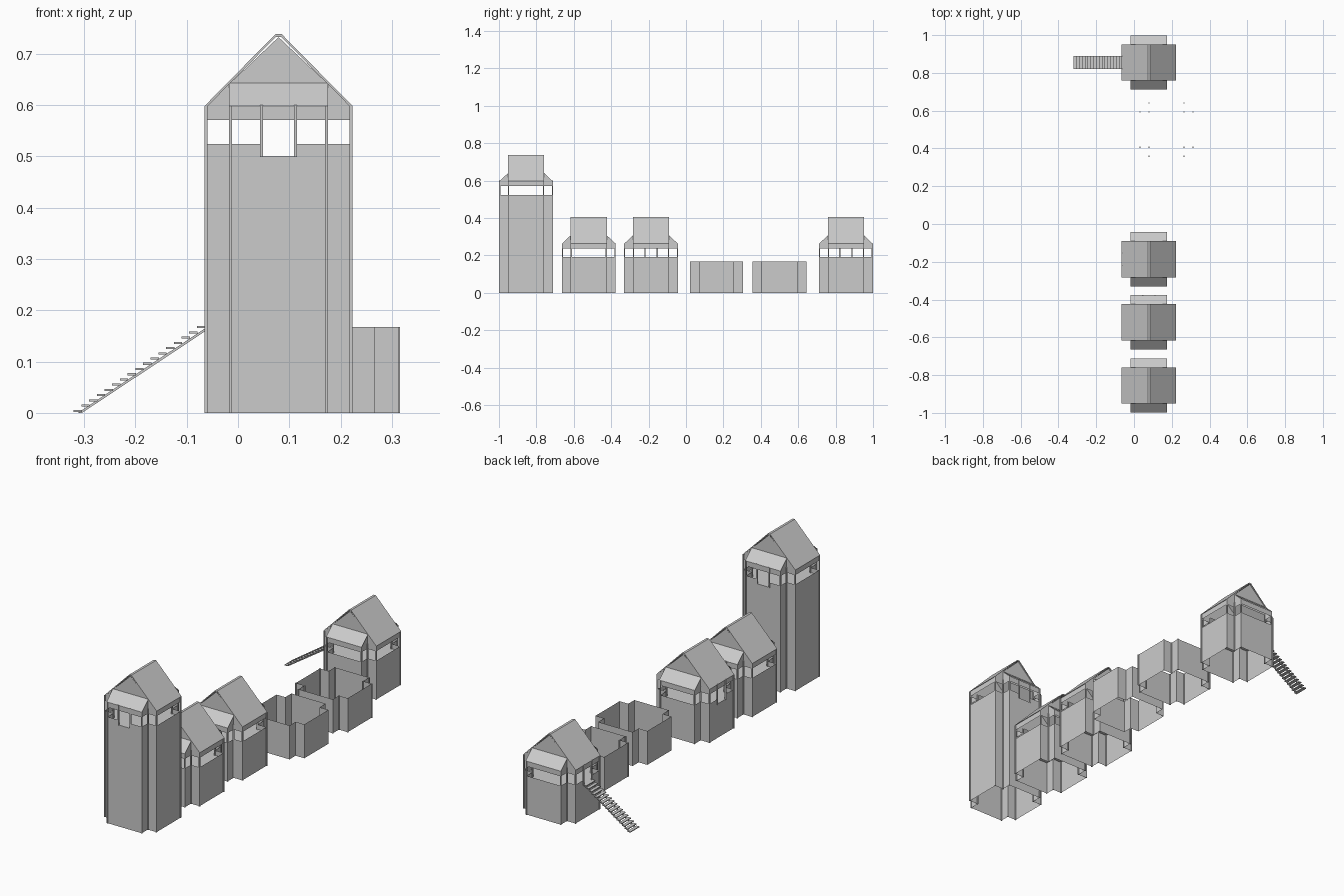
import bpy, bmesh, math
from mathutils import Vector, Matrix

if "Cube" in bpy.data.objects:
    bpy.data.objects.remove(bpy.data.objects["Cube"])

grey = bpy.data.materials.new("plain_grey")
grey.use_nodes = True
colour = (0.6, 0.6, 0.6, 1)
grey.diffuse_color = colour
grey.node_tree.nodes["Principled BSDF"].inputs["Base Color"].default_value = colour

OUT, ARM = 0.141, 0.0935      # reach and half width of the cross plan
FLOOR, SILL, HEAD, EAVE = 0.167, 0.191, 0.238, 0.265
RIDGE, SHED = 0.405, 0.31
POST, DOOR = 0.006, 0.033


def finish(name, bm, place):
    mesh = bpy.data.meshes.new(name)
    bm.to_mesh(mesh)
    bm.free()
    mesh.materials.append(grey)
    ob = bpy.data.objects.new(name, mesh)
    ob.location = place
    bpy.context.collection.objects.link(ob)


def face(bm, points):
    return bm.faces.new([bm.verts.new(p) for p in points])


def box(bm, centre, size):
    bmesh.ops.create_cube(bm, size=1, matrix=Matrix.Translation(centre) @ Matrix.Diagonal((*size, 1)))


def panel(bm, p, q, low, high):
    face(bm, [(*p, low), (*q, low), (*q, high), (*p, high)])


def extrude(bm, profile, y0, y1):
    f = face(bm, [(x, y0, z) for x, z in profile])
    new = bmesh.ops.extrude_face_region(bm, geom=[f])["geom"]
    bmesh.ops.translate(bm, vec=(0, y1 - y0, 0), verts=[v for v in new if isinstance(v, bmesh.types.BMVert)])
    bmesh.ops.recalc_face_normals(bm, faces=bm.faces)


# Cross-shaped plan, one corner turned four times
quarter = [(OUT, -ARM), (OUT, ARM), (ARM, ARM)]
plan = []
for turn in range(4):
    rot = Matrix.Rotation(turn * math.pi / 2, 2)
    plan += [tuple(rot @ Vector(p)) for p in quarter]
edges = list(zip(plan, plan[1:] + plan[:1]))
SIDES = {"left": 0, "back": 3, "right": 6, "front": 9}


def corner_posts(name, place, top):
    bm = bmesh.new()
    for x, y in plan:
        box(bm, (x, y, top / 2), (POST, POST, top))
    finish(name, bm, place)


def enclosure(name, place, posts):
    bm = bmesh.new()
    for p, q in edges:
        panel(bm, p, q, 0, FLOOR)
    finish(name + "_walls", bm, place)
    if posts:
        corner_posts(name + "_posts", place, FLOOR)


def tower(name, place, doors, lift=0):
    door_edges = [SIDES[d] for d in doors]
    floor, sill, head, eave = (z + lift for z in (FLOOR, SILL, HEAD, EAVE))

    # Walls with an open window band, and lower sills in the doorways
    walls, frames = bmesh.new(), bmesh.new()
    for i, (p, q) in enumerate(edges):
        panel(walls, p, q, head, eave)
        if i not in door_edges:
            panel(walls, p, q, 0, sill)
            continue
        a, b = Vector(p), Vector(q)
        mid, along = (a + b) / 2, (b - a).normalized()
        c, d = mid - along * DOOR, mid + along * DOOR
        for s, e, top in ((a, c, sill), (c, d, floor), (d, b, sill)):
            panel(walls, s, e, 0, top)
        for jamb in (c, d):
            box(frames, (*jamb, (floor + eave) / 2), (POST, POST, eave - floor + 0.003))
    finish(name + "_walls", walls, place)
    finish(name + "_door_frames", frames, place)
    corner_posts(name + "_posts", place, eave)

    # Floor behind the parapet
    bm = bmesh.new()
    face(bm, [(x, y, floor) for x, y in plan])
    finish(name + "_floor", bm, place)

    # Main gable roof as a thin folded slab
    ridge, shed, edge = RIDGE + lift, SHED + lift, OUT + POST / 2
    bm = bmesh.new()
    upper = [(-edge, eave), (-POST, ridge), (POST, ridge), (edge, eave)]
    lower = [(x * 0.96, z - POST) for x, z in reversed(upper)]
    lower[0], lower[-1] = (edge - POST, eave), (POST - edge, eave)
    extrude(bm, upper + lower, -ARM - POST / 2, ARM + POST / 2)
    finish(name + "_main_roof", bm, place)

    # Gable walls, lean-to roofs and their cheeks at both ends
    gables, leans = bmesh.new(), bmesh.new()
    side = ARM + POST / 2
    for s in (-1, 1):
        face(gables, [(-OUT, s * ARM, eave), (OUT, s * ARM, eave), (0, s * ARM, ridge - POST)])
        high = [(x, s * ARM, shed) for x in (-side, side)]
        low = [(x, s * edge, eave) for x in (side, -side)]
        face(leans, high + low)
        for x in (-ARM, ARM):
            face(gables, [(x, s * ARM, eave), (x, s * OUT, eave), (x, s * ARM, shed)])
    bmesh.ops.recalc_face_normals(leans, faces=leans.faces)
    for f in leans.faces:
        if f.normal.z < 0:
            f.normal_flip()
    finish(name + "_gables", gables, place)
    finish(name + "_lean_to_roofs", leans, place)


# Row of towers and open enclosures
X, Y = 0.079, 0.855
tower("tall_tower", (X, -Y, 0), ["front", "back"], 0.333)
tower("second_tower", (X, -0.52, 0), ["back"])
tower("third_tower", (X, -0.187, 0), ["right"])
tower("stair_tower", (X, Y, 0), ["right"])
enclosure("plain_enclosure", (0.172, 0.163, 0), False)
enclosure("posted_enclosure", (0.172, 0.5, 0), True)

# Outside stair with treads on two stringers
COUNT, WIDTH = 17, 0.07
start, end = Vector((-0.312, 0, 0.004)), Vector((-0.072, 0, FLOOR))
treads, stringers = bmesh.new(), bmesh.new()
for i in range(COUNT):
    box(treads, start.lerp(end, i / (COUNT - 1)), (0.016, WIDTH, 0.004))
finish("stair_treads", treads, (0, Y, 0))
for y in (-0.024, 0.024):
    profile = [(start.x, 0), (end.x + 0.008, end.z - 0.002), (end.x + 0.008, end.z - 0.008), (start.x + 0.008, 0)]
    extrude(stringers, profile, y - 0.003, y + 0.003)
finish("stair_stringers", stringers, (0, Y, 0))
